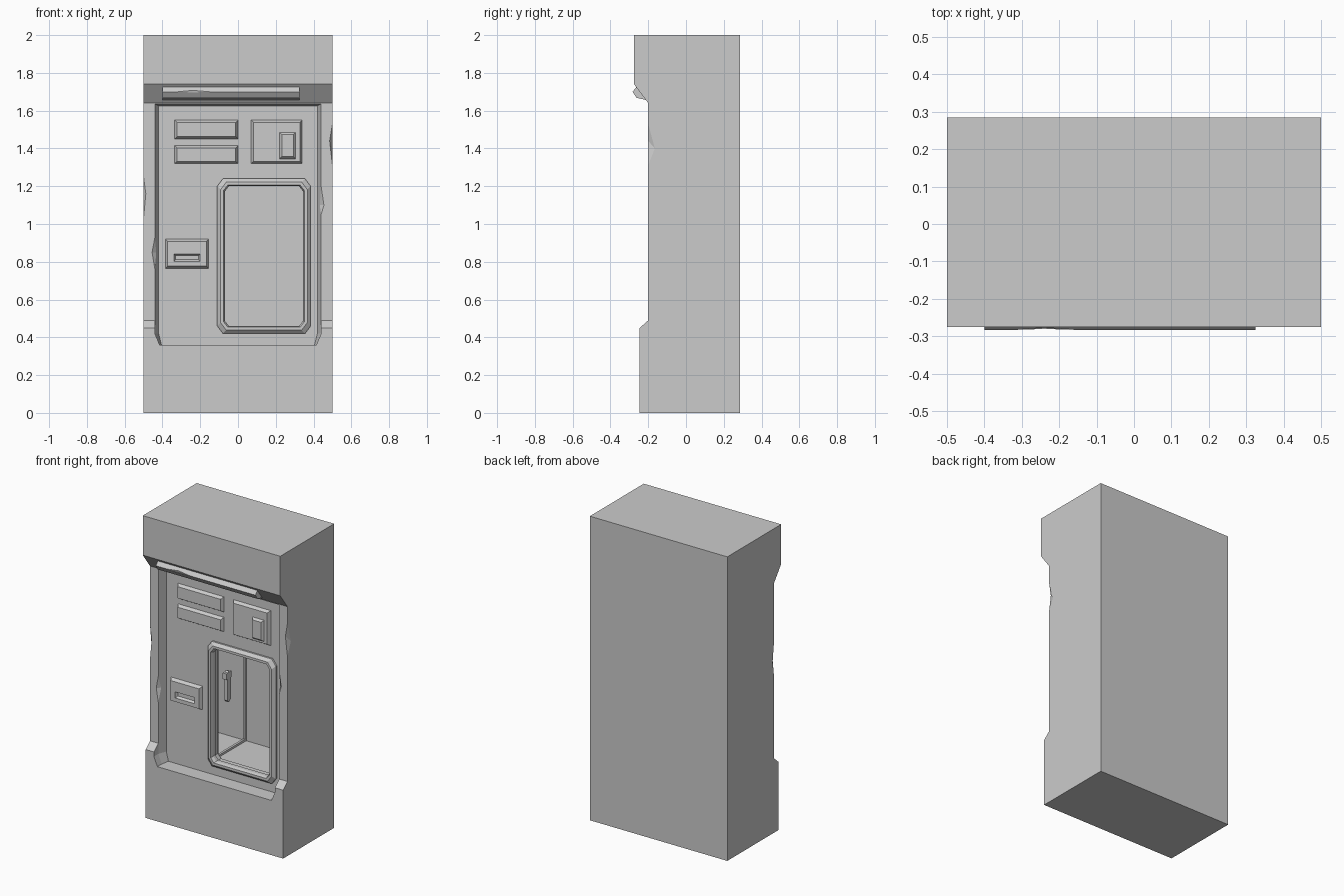
import bpy, bmesh

if "Cube" in bpy.data.objects:
    bpy.data.objects.remove(bpy.data.objects["Cube"])

PANEL = -0.145  # y of the recessed front panel


def finish(name, bm):
    bmesh.ops.recalc_face_normals(bm, faces=bm.faces)
    me = bpy.data.meshes.new(name)
    bm.to_mesh(me)
    bm.free()
    ob = bpy.data.objects.new(name, me)
    bpy.context.collection.objects.link(ob)
    return ob


def loft(name, rings, cyclic=False):
    """Skin equal-length rings of 3D points; cap the ends or close the loop."""
    bm = bmesh.new()
    vs = [[bm.verts.new(p) for p in r] for r in rings]
    n = len(rings[0])
    pairs = list(zip(vs, vs[1:])) + ([(vs[-1], vs[0])] if cyclic else [])
    for a, b in pairs:
        for i in range(n):
            j = (i + 1) % n
            bm.faces.new((a[i], a[j], b[j], b[i]))
    if not cyclic:
        bm.faces.new(vs[0])
        bm.faces.new(vs[-1])
    return finish(name, bm)


def outline(y, x0, x1, z0, z1, inset=0, bottom=(0, 0), top=(0, 0)):
    """Front-facing rectangle at depth y, with optional cut corners (dx, dz)."""
    x0, x1, z0, z1 = x0 + inset, x1 - inset, z0 + inset, z1 - inset
    pts = []
    for x, z, sx, sz, (cx, cz) in ((x0, z0, 1, 1, bottom), (x1, z0, -1, 1, bottom),
                                   (x1, z1, -1, -1, top), (x0, z1, 1, -1, top)):
        if cx == 0:
            pts.append((x, y, z))
            continue
        pair = [(x, y, z + sz * cz), (x + sx * cx, y, z)]
        pts += pair if sx * sz > 0 else pair[::-1]
    return pts


def plate(name, rect, base, height, bevel=0.012):
    return loft(name, [outline(base + 0.01, *rect), outline(base, *rect),
                       outline(base - height, *rect, inset=bevel)])


def box(name, x0, x1, y0, y1, z0, z1):
    return loft(name, [outline(y0, x0, x1, z0, z1), outline(y1, x0, x1, z0, z1)])


def hull(name, pts):
    bm = bmesh.new()
    for p in pts:
        bm.verts.new(p)
    bmesh.ops.convex_hull(bm, input=bm.verts)
    return finish(name, bm)


def cut(target, cutter):
    cutter.hide_render = True
    mod = target.modifiers.new("cut", 'BOOLEAN')
    mod.operation, mod.solver, mod.object = 'DIFFERENCE', 'EXACT', cutter
    bpy.context.view_layer.objects.active = target
    bpy.ops.object.modifier_apply(modifier=mod.name)
    bpy.data.objects.remove(cutter)


# cabinet: side profile swept across the width
side = [(0.285, 0), (0.285, 2), (-0.275, 2), (-0.275, 1.74), (-0.2, 1.64),
        (-0.2, 0.49), (-0.245, 0.45), (-0.245, 0)]
cabinet = loft("cabinet", [[(x, y, z) for y, z in side] for x in (-0.5, 0.5)])

# recessed front with slanted jambs and cut bottom corners
cut(cabinet, loft("recess_cutter", [
    outline(-0.32, -0.44, 0.44, 0.36, 1.635, bottom=(0.025, 0.06)),
    outline(-0.2, -0.44, 0.44, 0.36, 1.635, bottom=(0.025, 0.06)),
    outline(PANEL, -0.42, 0.42, 0.36, 1.625, bottom=(0.015, 0.06))]))

# doorway and the larger chamber behind it
door = (-0.11, 0.385, 0.42, 1.24)
c = dict(bottom=(0.03, 0.04), top=(0.03, 0.04))
small = dict(bottom=(0.022, 0.028), top=(0.022, 0.028))
cut(cabinet, loft("doorway_cutter", [outline(y, *door, inset=0.035, **small)
                                     for y in (-0.3, -0.09)]))
cut(cabinet, box("chamber_cutter", -0.3, 0.375, -0.1, 0.2, 0.45, 1.21))

# worn chips along the front edges
for s, top, mid, low, w, d in ((1, 1.53, 1.42, 1.31, 0.015, 0.035),
                               (-1, 1.25, 1.14, 1.03, 0.012, 0.015)):
    cut(cabinet, hull("outer_chip_cutter", [
        (s * 0.5, -0.2, top), (s * 0.5, -0.2, low), (s * (0.5 - w), -0.2, mid + 0.02),
        (s * 0.5, -0.2 + d, mid - 0.02), (s * 0.52, -0.22, mid)]))
for s, top, mid, low in ((-1, 0.93, 0.85, 0.76), (1, 1.2, 1.1, 1.05)):
    cut(cabinet, hull("inner_chip_cutter", [
        (s * 0.44, -0.2, top), (s * 0.44, -0.2, low), (s * 0.455, -0.2, mid),
        (s * 0.433, -0.18, mid), (s * 0.42, -0.22, mid)]))

# raised frame round the doorway
loft("door_frame", [outline(PANEL + 0.01, *door, **c),
                    outline(PANEL - 0.012, *door, **c),
                    outline(PANEL - 0.03, *door, inset=0.018, **c),
                    outline(PANEL - 0.03, *door, inset=0.034, **small),
                    outline(PANEL - 0.012, *door, inset=0.04, **small),
                    outline(PANEL + 0.01, *door, inset=0.04, **small)], cyclic=True)

# control plates
for i, rect in enumerate(((-0.335, 0, 1.45, 1.55), (-0.335, 0, 1.32, 1.415))):
    plate(f"display_plate_{i + 1}", rect, PANEL, 0.02)
plate("keypad_plate", (0.07, 0.34, 1.32, 1.55), PANEL, 0.02)
plate("keypad_button", (0.22, 0.305, 1.345, 1.485), PANEL - 0.02, 0.014)

# payment plate with a slot
slot_plate = plate("slot_plate", (-0.385, -0.155, 0.765, 0.92), PANEL, 0.022)
slot = (-0.34, -0.2, 0.802, 0.842)
cut(slot_plate, loft("slot_cutter", [outline(-0.2, *slot), outline(PANEL - 0.02, *slot),
                                     outline(PANEL - 0.006, *slot, inset=0.009)]))

# canopy lamp, hung on the slanted underside
lamp = [(-0.283, 1.70), (-0.262, 1.726), (-0.205, 1.655), (-0.262, 1.668)]
bar = loft("canopy_lamp", [[(x, y, z) for y, z in lamp] for x in (-0.4, 0.325)])
cut(bar, hull("lamp_chip_cutter", [(-0.32, -0.283, 1.70), (-0.15, -0.283, 1.70),
                                   (-0.24, -0.274, 1.695), (-0.24, -0.277, 1.708),
                                   (-0.24, -0.3, 1.70)]))

# open inner door frame inside the chamber, with a grab handle
loft("inner_door", [[(x, y, z) for y, z in ((-0.1 + k, 0.45 + k), (0.2 - k, 0.45 + k),
                                            (0.2 - k, 1.21 - k), (-0.1 + k, 1.21 - k))]
                    for x, k in ((-0.095, 0), (-0.08, 0), (-0.08, 0.014), (-0.095, 0.014))],
     cyclic=True)
hull("door_handle", [(x, y, z) for x in (-0.1, -0.077) for y, z in (
    (0.0, 0.79), (0.015, 0.775), (0.035, 0.79), (0.035, 0.96), (0.015, 0.98), (0.0, 0.96))])
box("handle_mount", -0.105, -0.077, -0.01, 0.045, 0.93, 0.97)
